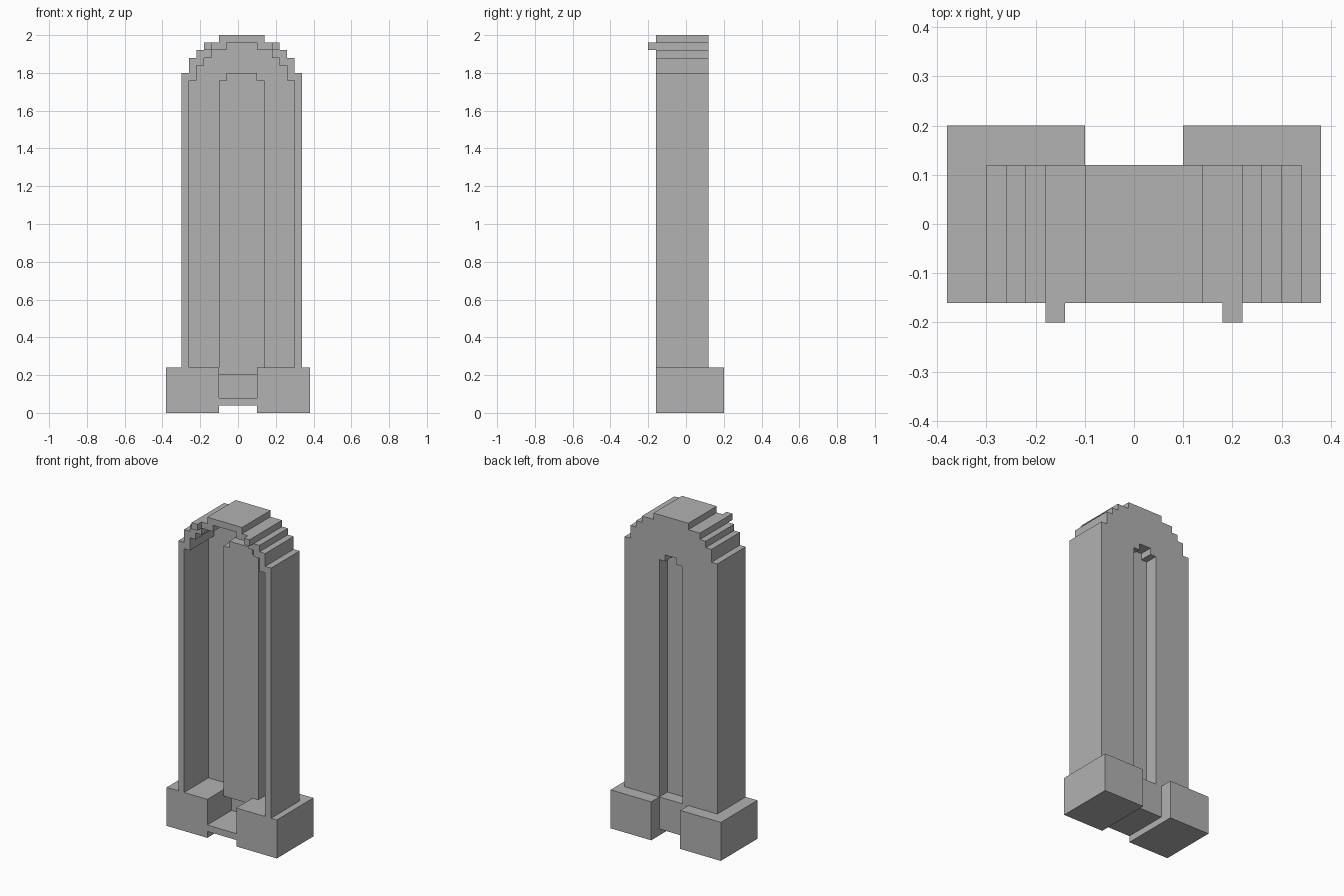
import bpy
import bmesh

U = 0.04        # one block
AXIS = 0.02     # centre line of the tower
BASE_TOP = 6    # in blocks

if "Cube" in bpy.data.objects:
    bpy.data.objects.remove(bpy.data.objects["Cube"], do_unlink=True)

stone = bpy.data.materials.new("stone grey")
stone.use_nodes = True
GREY = (0.445, 0.445, 0.445, 1)
stone.diffuse_color = GREY
stone.node_tree.nodes["Principled BSDF"].inputs["Base Color"].default_value = GREY


def prism(name, outline, y0, y1):
    """Extrude an x-z outline (metres) from y0 to y1."""
    bm = bmesh.new()
    face = bm.faces.new([bm.verts.new((x, y0, z)) for x, z in outline])
    moved = bmesh.ops.extrude_face_region(bm, geom=[face])["geom"]
    verts = [v for v in moved if isinstance(v, bmesh.types.BMVert)]
    bmesh.ops.translate(bm, verts=verts, vec=(0, y1 - y0, 0))
    bmesh.ops.recalc_face_normals(bm, faces=bm.faces)
    mesh = bpy.data.meshes.new(name)
    bm.to_mesh(mesh)
    bm.free()
    mesh.materials.append(stone)
    obj = bpy.data.objects.new(name, mesh)
    bpy.context.collection.objects.link(obj)
    return obj


def box(name, x0, x1, y0, y1, z0, z1):
    return prism(name, [(x0, z0), (x1, z0), (x1, z1), (x0, z1)], y0, y1)


def stepped(levels):
    """Stepped arch outline from (half width, top) pairs, left foot to right foot."""
    right, z = [], BASE_TOP
    for half, top in levels:
        right += [(half, z), (half, top)]
        z = top
    left = [(-h, t) for h, t in right]
    return [(AXIS + h * U, t * U) for h, t in left + right[::-1]]


tower = stepped([(8, 45), (7, 47), (6, 48), (5, 49), (3, 50)])
hollow = stepped([(7, 44), (6, 46), (5, 47), (4, 48), (2, 49)])
panel = stepped([(3, 44), (2, 45)])
groove = stepped([(2, 43), (1, 44)])

# Tower: front arch, back wall and the bay pushed in from the back
prism("arch_shell", tower + hollow[::-1], -0.16, 0.08)
prism("back_wall", tower + groove[::-1], 0.08, 0.12)
prism("bay_sides", panel + groove[::-1], 0.04, 0.08)
prism("bay_front", panel, 0.0, 0.04)
box("bay_floor", -0.10, 0.10, 0.0, 0.08, 0.20, 0.24)

# Base blocks and the passage between them
for side, x0, x1 in (("right", -0.38, -0.10), ("left", 0.10, 0.38)):
    box(side + "_base", x0, x1, -0.16, 0.20, 0.0, 0.24)
box("passage_floor", -0.10, 0.10, -0.16, 0.12, 0.04, 0.08)
box("passage_wall", -0.10, 0.10, 0.08, 0.12, 0.08, 0.24)

# Small studs on the front of the arch
for side, x0 in (("right", -0.18), ("left", 0.18)):
    box(side + "_stud", x0, x0 + U, -0.20, -0.16, 1.92, 1.96)
